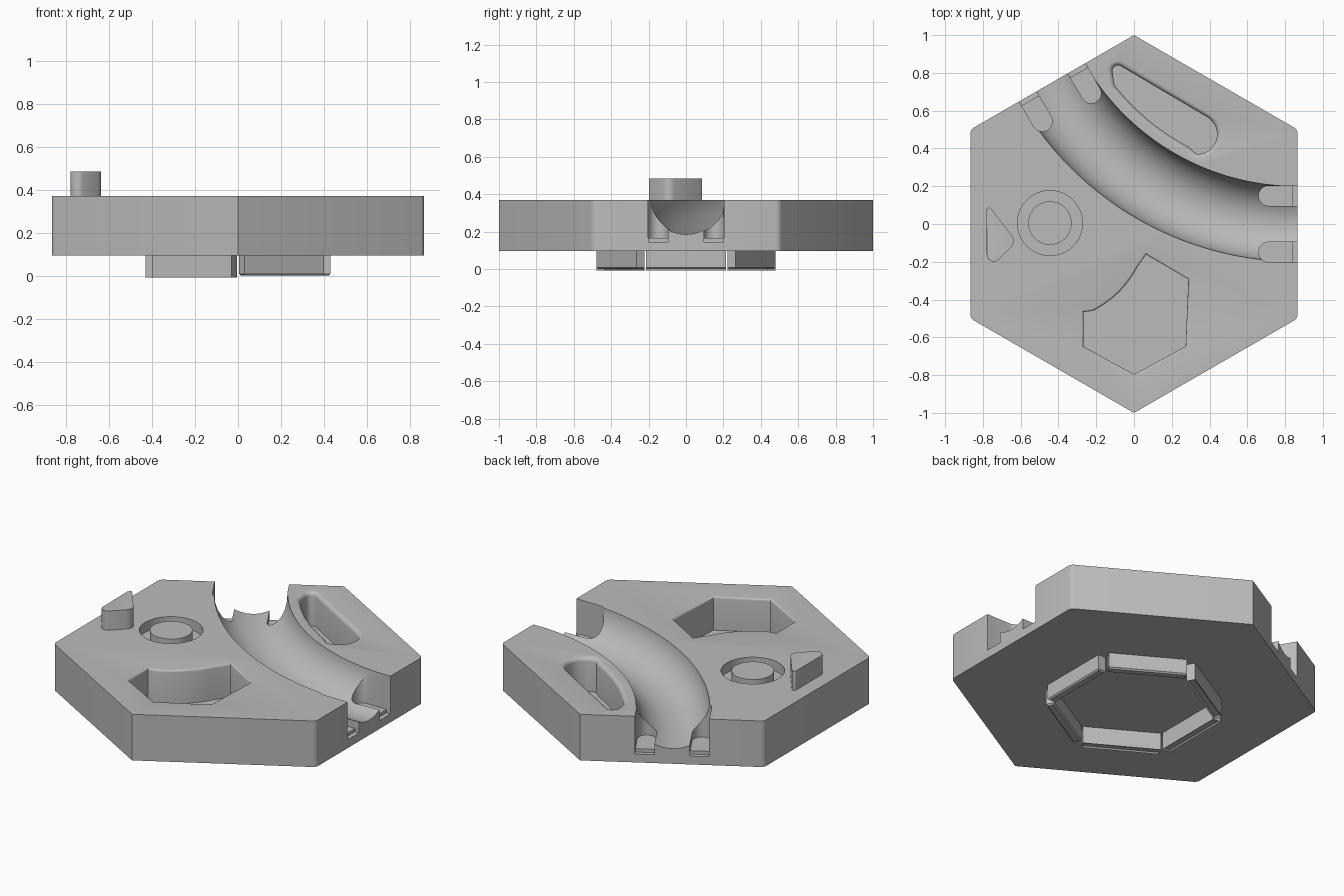
import bpy, bmesh
from math import sin, cos, radians, pi
from mathutils import Vector, Matrix

TOP, BASE = 0.37, 0.095
APO = 0.866
ARC = Vector((APO, 1.5))      # centre of the curved channel
RING = Vector((-0.445, 0.005))

if "Cube" in bpy.data.objects:
    bpy.data.objects.remove(bpy.data.objects["Cube"])

grey = bpy.data.materials.new("stone grey")
grey.use_nodes = True
grey.diffuse_color = (0.5, 0.5, 0.5, 1)
grey.node_tree.nodes["Principled BSDF"].inputs["Base Color"].default_value = (0.5, 0.5, 0.5, 1)


def finish(name, bm):
    bmesh.ops.recalc_face_normals(bm, faces=bm.faces)
    mesh = bpy.data.meshes.new(name)
    bm.to_mesh(mesh)
    bm.free()
    mesh.materials.append(grey)
    ob = bpy.data.objects.new(name, mesh)
    bpy.context.collection.objects.link(ob)
    return ob


def loft(rings):
    """Closed skin through equal rings of points, capped at both ends."""
    bm = bmesh.new()
    loops = [[bm.verts.new(p) for p in r] for r in rings]
    n = len(loops[0])
    for a, b in zip(loops, loops[1:]):
        for i in range(n):
            j = (i + 1) % n
            bm.faces.new((a[i], a[j], b[j], b[i]))
    bm.faces.new(loops[0])
    bm.faces.new(loops[-1])
    return bm


def prism(outline, z0, z1):
    return loft([[(p[0], p[1], z) for p in outline] for z in (z0, z1)])


def arc(c, r, a0, a1, n):
    return [Vector((c[0] + r * cos(radians(a0 + (a1 - a0) * i / n)),
                    c[1] + r * sin(radians(a0 + (a1 - a0) * i / n)))) for i in range(n + 1)]


def inset(outline, d):
    """Move a counter-clockwise outline inward by d."""
    out = []
    n = len(outline)
    for i, p in enumerate(outline):
        a = (p - outline[i - 1]).normalized()
        b = (outline[(i + 1) % n] - p).normalized()
        na, nb = Vector((-a.y, a.x)), Vector((-b.y, b.x))
        out.append(p + (na + nb) * d / (1 + na.dot(nb)))
    return out


def pocket(outline, floor, r):
    """Pocket cutter with a rounded lip of radius r."""
    levels = [(floor, r)] + [(TOP - r + r * sin(t * pi / 8), r * cos(t * pi / 8)) for t in range(5)]
    levels.append((TOP + 0.1, 0))
    return loft([[(p.x, p.y, z) for p in inset(outline, d)] for z, d in levels])


def smooth(ob, angle=35):
    bpy.ops.object.select_all(action='DESELECT')
    ob.select_set(True)
    bpy.context.view_layer.objects.active = ob
    bpy.ops.object.shade_smooth_by_angle(angle=radians(angle))


# Hexagonal tile with its four side corners softened
bm = prism(arc((0, 0), 1, 30, 330, 5), BASE, TOP)
corners = [e for e in bm.edges
           if abs(e.verts[0].co.z - e.verts[1].co.z) > 0.1 and abs(e.verts[0].co.x) > 0.5]
bmesh.ops.bevel(bm, geom=corners, offset=0.018, segments=3, affect='EDGES', profile=0.5)
tile = finish("hex_tile", bm)

cutters = []

# Curved half-round channel between two sides
sections = []
for i in range(49):
    a = radians(204 + 72 * i / 48)
    ring = []
    for k in range(48):
        t = 2 * pi * k / 48
        r = 1.5 + 0.2 * cos(t)
        ring.append((ARC.x + r * cos(a), ARC.y + r * sin(a), 0.385 + 0.2 * sin(t)))
    sections.append(ring)
cutters.append(finish("channel_cutter", loft(sections)))

# Round-ended slots beside both channel mouths, with a small step at the rim
for turn in (0, 120):
    for y in (-0.149, 0.149):
        slot = arc((0.713, y), 0.053, 90, 270, 16) + [Vector((0.95, y - 0.053)), Vector((0.95, y + 0.053))]
        step = [Vector((0.84, y - 0.0525)), Vector((0.96, y - 0.0525)),
                Vector((0.96, y + 0.0525)), Vector((0.84, y + 0.0525))]
        for shape, z in ((slot, 0.165), (step, 0.145)):
            bm = prism(shape, z, TOP + 0.12)
            bm.transform(Matrix.Rotation(radians(turn), 4, 'Z'))
            cutters.append(finish("slot_cutter", bm))

# Teardrop pocket inside the bend
teardrop = (arc(ARC, 1.26, 218, 242, 16) + arc((0.335, 0.475), 0.13, 265, 420, 16)
            + arc((-0.085, 0.81), 0.055, 60, 195, 10))
cutters.append(finish("teardrop_cutter", pocket(teardrop, 0.17, 0.025)))

# Angular pocket with one side curved around the ring
angular = [Vector(p) for p in ((-0.28, -0.655), (0, -0.81), (0.285, -0.655), (0.3, -0.285), (0.06, -0.145))]
curve = arc(RING, 0.505, -25, -67, 14)[1:-1]
angular += curve + [Vector((-0.28, -0.455))]
cutters.append(finish("angular_cutter", pocket(angular, 0.17, 0.012)))

# Annular groove around a round post
circles = [[(RING.x + r * cos(2 * pi * k / 48), RING.y + r * sin(2 * pi * k / 48), z) for k in range(48)]
           for r, z in ((0.115, 0.31), (0.172, 0.31), (0.172, 0.45), (0.115, 0.45))]
bm = loft(circles + [circles[0]])
caps = [f for f in bm.faces if len(f.verts) > 4]
bmesh.ops.delete(bm, geom=caps, context='FACES_ONLY')
bmesh.ops.remove_doubles(bm, verts=bm.verts, dist=0.0001)
cutters.append(finish("ring_cutter", bm))

# Cut the tile and drop the cutters
bpy.context.view_layer.objects.active = tile
for c in cutters:
    c.hide_render = True
    m = tile.modifiers.new("cut", 'BOOLEAN')
    m.operation, m.solver, m.object = 'DIFFERENCE', 'EXACT', c
    bpy.ops.object.modifier_apply(modifier=m.name)
for c in cutters:
    bpy.data.objects.remove(c)
smooth(tile)

# Raised fin with a rounded top towards the rim
fin = ([Vector((-0.78, 0.07))] + [Vector((-0.78, -0.16))] + arc((-0.742, -0.162), 0.037, 190, 300, 6)
       + arc((-0.682, -0.09), 0.045, 310, 400, 6) + arc((-0.767, 0.074), 0.013, 40, 170, 4))
bm = prism(fin, TOP - 0.01, 0.485)
rim = [e for e in bm.edges if all(v.co.z > 0.48 for v in e.verts)
       and (e.verts[0].co.x + e.verts[1].co.x) / 2 < -0.775]
bmesh.ops.bevel(bm, geom=rim, offset=0.045, segments=6, affect='EDGES', profile=0.5, clamp_overlap=True)
smooth(finish("fin", bm))

# Six bars forming a broken hexagonal foot
for i in range(6):
    bm = bmesh.new()
    bmesh.ops.create_cube(bm, size=1)
    bm.transform(Matrix.Rotation(radians(60 * i), 4, 'Z') @ Matrix.Translation((0.405, 0, 0.05))
                 @ Matrix.Diagonal((0.05, 0.428, 0.1, 1)))
    low = [e for e in bm.edges if all(v.co.z < 0.01 for v in e.verts)]
    bmesh.ops.bevel(bm, geom=low, offset=0.008, segments=1, affect='EDGES')
    finish(f"foot_bar_{i + 1}", bm)
